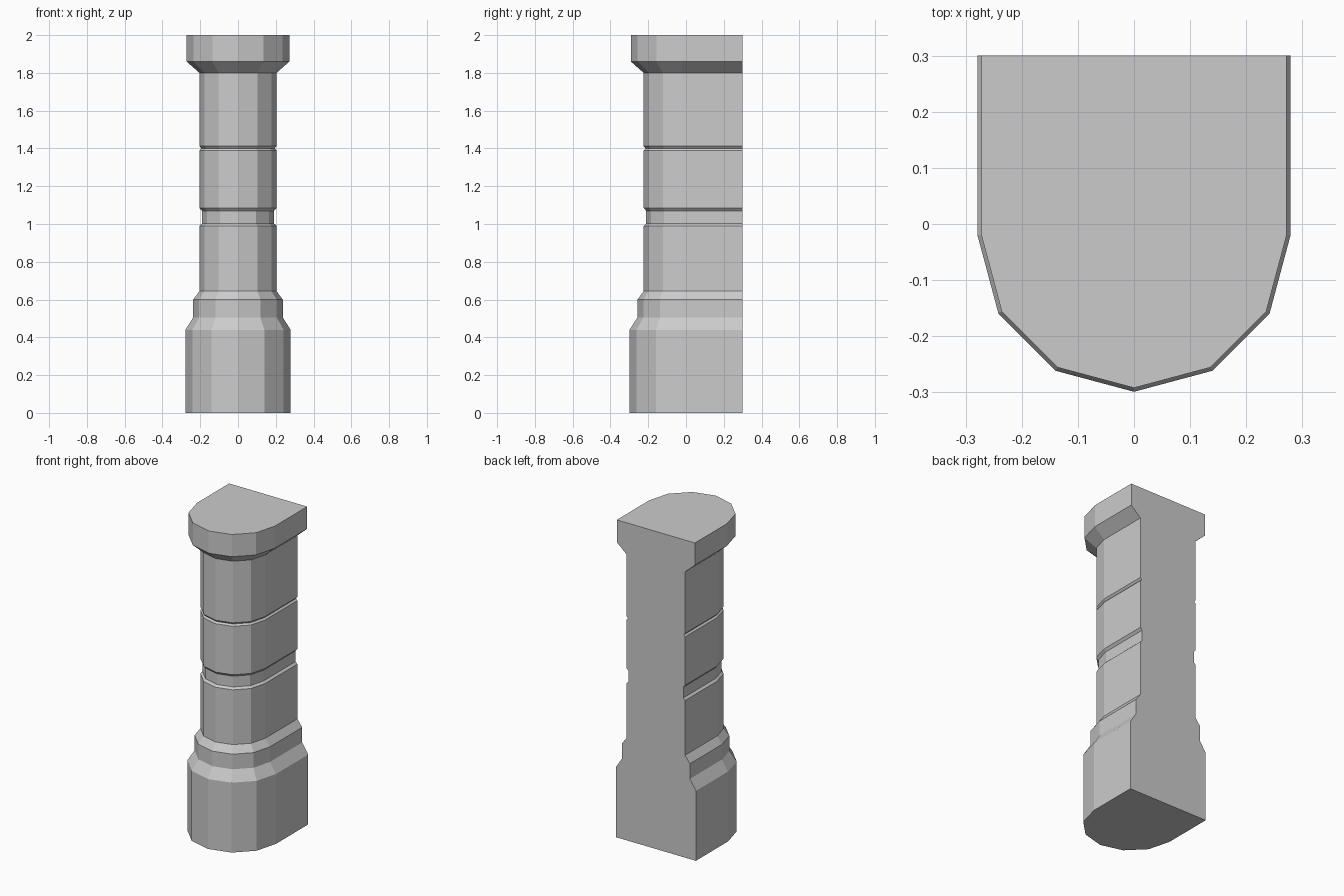
import bpy, bmesh, math

if "Cube" in bpy.data.objects:
    bpy.data.objects.remove(bpy.data.objects["Cube"])

BACK_Y = 0.30      # flat wall side
CENTRE_Y = -0.02   # centre of the rounded front
SEGMENTS = 6       # facets around the half circle

# Column silhouette from the floor up: (radius, height)
profile = [
    (0.279, 0.0), (0.279, 0.44),                   # plinth
    (0.237, 0.505), (0.237, 0.60), (0.204, 0.645), # stepped base
    (0.204, 0.99), (0.191, 1.002),                 # lower shaft
    (0.191, 1.07), (0.204, 1.085),                 # recessed band
    (0.204, 1.39), (0.194, 1.40), (0.204, 1.412),  # thin groove
    (0.204, 1.80), (0.272, 1.86), (0.272, 2.0),    # upper shaft and capital
]


def section(bm, radius, z):
    """Half-round outline with straight sides running to the flat back."""
    points = [(-radius, BACK_Y)]
    for i in range(SEGMENTS + 1):
        a = math.pi + math.pi * i / SEGMENTS
        points.append((radius * math.cos(a), CENTRE_Y + radius * math.sin(a)))
    points.append((radius, BACK_Y))
    return [bm.verts.new((x, y, z)) for x, y in points]


# Loft the half-round sections into a closed column
bm = bmesh.new()
rings = [section(bm, r, z) for r, z in profile]
for low, high in zip(rings, rings[1:]):
    n = len(low)
    for i in range(n):
        j = (i + 1) % n
        bm.faces.new((low[i], low[j], high[j], high[i]))
bm.faces.new(rings[0][::-1])
bm.faces.new(rings[-1])
bmesh.ops.recalc_face_normals(bm, faces=bm.faces[:])

mesh = bpy.data.meshes.new("half_column")
bm.to_mesh(mesh)
bm.free()
column = bpy.data.objects.new("half_column", mesh)
bpy.context.collection.objects.link(column)
